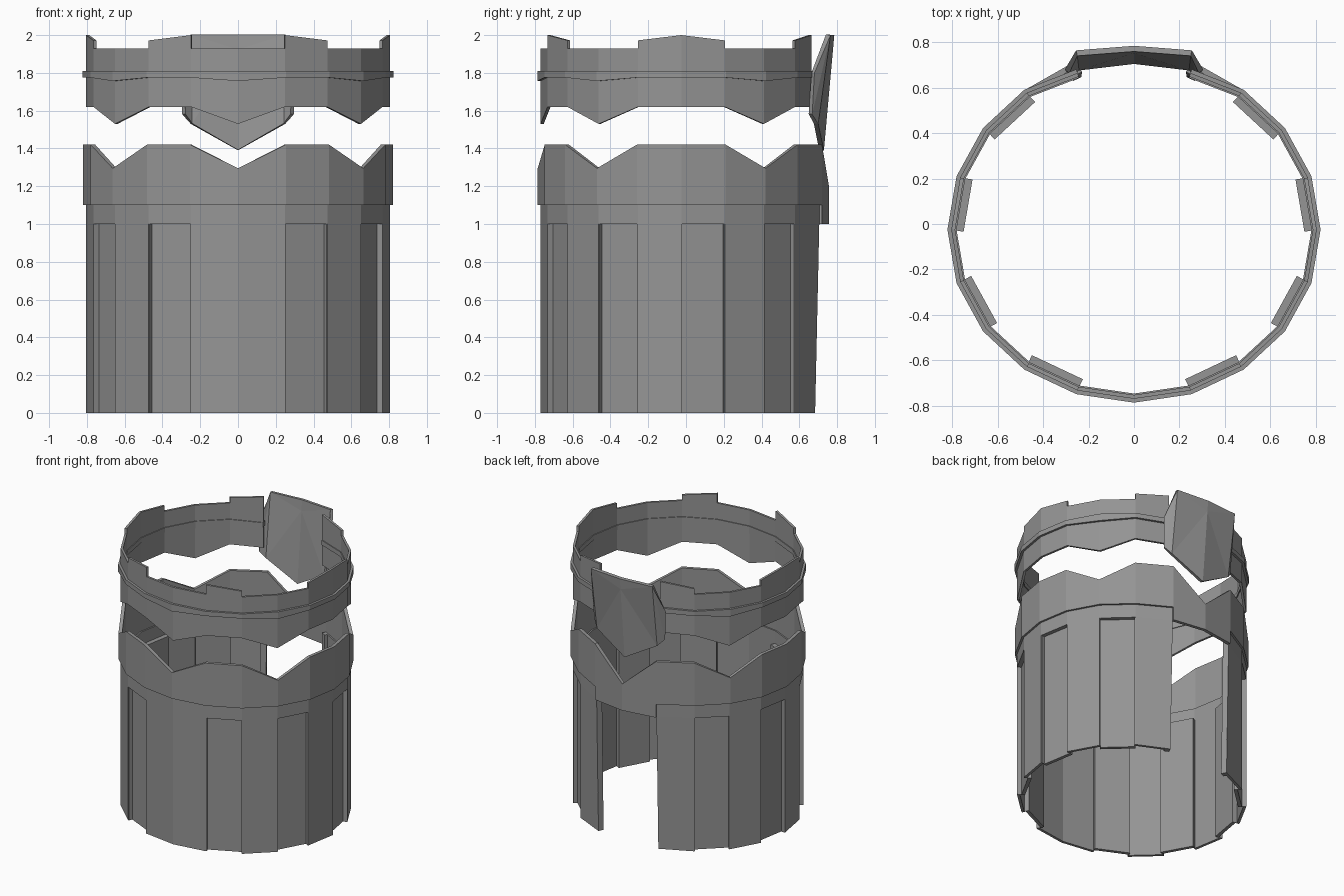
import bpy, bmesh
from math import sin, cos, pi
from mathutils import Vector

if "Cube" in bpy.data.objects:
    bpy.data.objects.remove(bpy.data.objects["Cube"])

grey = bpy.data.materials.new("plain_grey")
grey.use_nodes = True
COLOUR = (0.3, 0.3, 0.3, 1)
grey.diffuse_color = COLOUR
grey.node_tree.nodes["Principled BSDF"].inputs["Base Color"].default_value = COLOUR

NOTCHES = (0, 3, 7, 10)


def spot(i, r, z):
    """Corner i of the twenty-sided oval, counted from the front centre."""
    a = i * pi / 10
    y = -0.025 - (r - 0.06) * cos(a)
    if 9 <= abs(i) <= 11:
        y += -0.018 if z > 1.5 else 0.022 * min(z, 1)
    return Vector((r * sin(a), y, z))


def finish(name, bm, fix=True):
    if fix:
        bmesh.ops.recalc_face_normals(bm, faces=bm.faces)
    mesh = bpy.data.meshes.new(name)
    bm.to_mesh(mesh)
    bm.free()
    mesh.materials.append(grey)
    ob = bpy.data.objects.new(name, mesh)
    bpy.context.collection.objects.link(ob)
    return ob


def sweep(bm, rings):
    """Join four-point sections into a closed solid."""
    rows = [[bm.verts.new(p) for p in ring] for ring in rings]
    for a, b in zip(rows, rows[1:]):
        for k in range(4):
            n = (k + 1) % 4
            bm.faces.new((a[k], a[n], b[n], b[k]))
    bm.faces.new(rows[0])
    bm.faces.new(rows[-1])


def wall(name, runs, outer, inner, low, high):
    """Wall over runs of corners; low and high give its edge heights."""
    bm = bmesh.new()
    for first, last in runs:
        sweep(bm, [[spot(i, outer, low(i)), spot(i, outer, high(i)),
                    spot(i, inner, high(i)), spot(i, inner, low(i))]
                   for i in range(first, last + 1)])
    return finish(name, bm)


def slab(bm, i, u0, u1, d0, d1, z0, z1):
    """Block along side i, set d0 to d1 inward from the body surface."""
    rings = []
    for u in (u0, u1):
        ring = []
        for d, z in ((d0, z0), (d0, z1), (d1, z1), (d1, z0)):
            a, b = spot(i, 0.805, z), spot(i + 1, 0.805, z)
            along = (b - a).normalized()
            inward = Vector((-along.y, along.x, 0))
            ring.append(a.lerp(b, u) + inward * d)
        rings.append(ring)
    sweep(bm, rings)


def notch(i, deep, flat):
    return deep if abs(i) in NOTCHES else flat


# Lower body: plain sides, collar strip and recessed panels
panels = [s for k in (1, 3, 5, 7) for s in (k, -k - 1)]
plain = [(i, i + 1) for i in range(-9, 9) if i not in panels]
wall("body_sides", plain, 0.805, 0.785, lambda i: 0, lambda i: 1)
wall("body_collar", [(-9, 9)], 0.805, 0.785, lambda i: 1, lambda i: 1.1)

bm = bmesh.new()
for i in panels:
    slab(bm, i, 0, 1, 0.03, 0.055, 0, 1)
    slab(bm, i, 0, 0.02, 0.002, 0.055, 0, 1)
    slab(bm, i, 0.98, 1, 0.002, 0.055, 0, 1)
    slab(bm, i, 0, 1, 0.002, 0.055, 1, 1.006)
finish("recessed_panels", bm)

# Posts either side of the rear opening
bm = bmesh.new()
slab(bm, 8, 0.84, 1, 0.002, 0.04, 0, 1.1)
slab(bm, -9, 0, 0.16, 0.002, 0.04, 0, 1.1)
finish("rear_posts", bm)

# Notched band around the body, deeper over the rear opening
wall("notched_band", [(-9, 9)], 0.82, 0.795,
     lambda i: 1.1, lambda i: notch(i, 1.295, 1.42))
wall("rear_lintel", [(9, 11)], 0.82, 0.795,
     lambda i: 1.0, lambda i: notch(i, 1.2, 1.42))

# Floating upper ring with points below and raised crown pieces
wall("upper_ring", [(-9, 9)], 0.805, 0.788,
     lambda i: notch(i, 1.53, 1.62), lambda i: 1.93)
wall("ring_moulding", [(-9, 9)], 0.822, 0.782,
     lambda i: notch(i, 1.757, 1.775), lambda i: 1.81)
wall("crown_pieces", [(1, 2), (4, 6), (8, 9), (-2, -1), (-6, -4), (-9, -8)],
     0.805, 0.788, lambda i: 1.93,
     lambda i: 2.0 if abs(i) in (1, 5, 9) else 1.972)

# Faceted rear flap, each half mirrored about the middle
bm = bmesh.new()
middle = [bm.verts.new(p) for p in
          ((0, 0.785, 2.0), (0, 0.778, 1.92), (0, 0.73, 1.39))]
top, apex, tip = middle
for s in (1, -1):
    corner, side, foot, base = [bm.verts.new((s * x, y, z)) for x, y, z in (
        (0.255, 0.765, 2.0), (0.305, 0.68, 1.8),
        (0.295, 0.668, 1.58), (0.25, 0.7, 1.53))]
    for f in ((top, corner, apex), (apex, corner, base), (apex, base, tip),
              (corner, foot, base), (corner, side, foot)):
        bm.faces.new(f if s > 0 else f[::-1])
flap = finish("rear_flap", bm, fix=False)
solid = flap.modifiers.new("thickness", "SOLIDIFY")
solid.thickness = 0.025
solid.offset = -1
